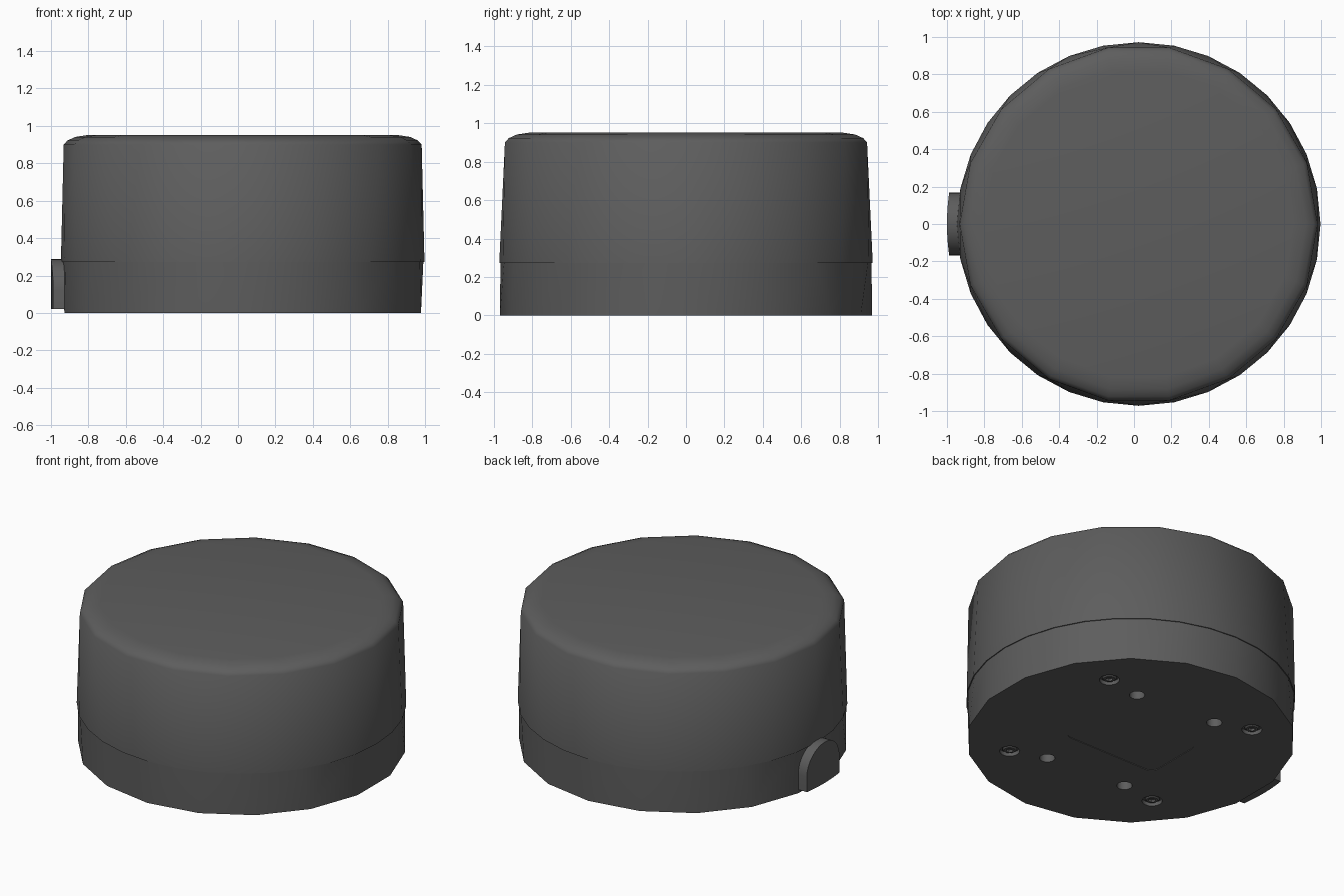
import bpy, bmesh
from math import sin, cos, pi, sqrt, radians

CX = 0.025  # housing axis, shifted to leave room for the side tab

if "Cube" in bpy.data.objects:
    bpy.data.objects.remove(bpy.data.objects["Cube"])


def material(name, value):
    m = bpy.data.materials.new(name)
    m.use_nodes = True
    m.diffuse_color = (value, value, value, 1)
    m.node_tree.nodes["Principled BSDF"].inputs["Base Color"].default_value = (value, value, value, 1)
    return m


grey = material("dark grey plastic", 0.11)


def finish(name, bm, angle=35):
    bmesh.ops.recalc_face_normals(bm, faces=bm.faces)
    me = bpy.data.meshes.new(name)
    bm.to_mesh(me)
    bm.free()
    me.materials.append(grey)
    ob = bpy.data.objects.new(name, me)
    bpy.context.collection.objects.link(ob)
    smooth(ob, angle)
    return ob


def smooth(ob, angle):
    bpy.ops.object.select_all(action='DESELECT')
    ob.select_set(True)
    bpy.context.view_layer.objects.active = ob
    bpy.ops.object.shade_smooth_by_angle(angle=radians(angle))


def ring(bm, r, z, n, turn=0.0, x=CX, y=0.0):
    """Circle of vertices, each paired with its angle."""
    out = []
    for i in range(n):
        a = radians(turn) + 2 * pi * i / n
        out.append((a, bm.verts.new((x + r * cos(a), y + r * sin(a), z))))
    return out


def bridge(bm, a, b):
    """Join two rings, which may differ in side count."""
    na, nb = len(a), len(b)
    i = j = 0
    while i < na or j < nb:
        next_a = a[(i + 1) % na][0] + 2 * pi * ((i + 1) // na)
        next_b = b[(j + 1) % nb][0] + 2 * pi * ((j + 1) // nb)
        va, vb = a[i % na][1], b[j % nb][1]
        wa, wb = a[(i + 1) % na][1], b[(j + 1) % nb][1]
        if i < na and j < nb and abs(next_a - next_b) < 1e-4:
            bm.faces.new((va, wa, wb, vb))
            i, j = i + 1, j + 1
        elif j >= nb or (i < na and next_a < next_b):
            bm.faces.new((va, wa, vb))
            i += 1
        else:
            bm.faces.new((va, wb, vb))
            j += 1


def lathe(bm, rings):
    for a, b in zip(rings, rings[1:]):
        bridge(bm, a, b)
    for end in (rings[0], rings[-1]):
        bm.faces.new([v for _, v in end])


# Lid: fine-sided lower rim, coarser rounded shoulder
bm = bmesh.new()
lathe(bm, [ring(bm, 0.972, 0.273, 32)] +
      [ring(bm, r, z, 18) for r, z in
       ((0.957, 0.9), (0.937, 0.922), (0.895, 0.941), (0.83, 0.951))])
finish("lid", bm, 50)

# Base
bm = bmesh.new()
lathe(bm, [ring(bm, 0.968, 0, 18, 10), ring(bm, 0.966, 0.273, 32)])
base = finish("base", bm)

# Underside recesses: screw wells, mounting holes, label panel
screws = [(CX + 0.725 * cos(radians(a)), 0.725 * sin(radians(a))) for a in (40, 130, 220, 310)]
holes = [(CX + 0.535 * cos(radians(a)), 0.535 * sin(radians(a))) for a in (54, 117, 234, 297)]

bm = bmesh.new()
for spots, r, depth in ((screws, 0.06, 0.025), (holes, 0.046, 0.06)):
    for x, y in spots:
        lathe(bm, [ring(bm, r, -0.05, 16, x=x, y=y), ring(bm, r, depth, 16, x=x, y=y)])
panel = []
for k, (sx, sy) in enumerate(((1, 1), (-1, 1), (-1, -1), (1, -1))):
    for s in range(5):
        a = (k + s / 4) * pi / 2
        panel.append((CX + sx * 0.29 + 0.05 * cos(a), sy * 0.155 + 0.05 * sin(a)))
low = [bm.verts.new((x, y, -0.05)) for x, y in panel]
face = bm.faces.new(low)
top = bmesh.ops.extrude_face_region(bm, geom=[face], use_keep_orig=True)
for v in top["geom"]:
    if isinstance(v, bmesh.types.BMVert):
        v.co.z = 0.004
cutter = finish("recess_cutter", bm)
cutter.hide_render = True

mod = base.modifiers.new("recesses", 'BOOLEAN')
mod.operation = 'DIFFERENCE'
mod.solver = 'EXACT'
mod.object = cutter
bpy.context.view_layer.update()
cut = bpy.data.meshes.new_from_object(base.evaluated_get(bpy.context.evaluated_depsgraph_get()))
base.modifiers.clear()
base.data = cut
bpy.data.objects.remove(cutter)
smooth(base, 35)

# Screws: domed heads with a hexagonal socket
for k, (x, y) in enumerate(screws):
    bm = bmesh.new()
    lathe(bm, [ring(bm, r, z, n, x=x, y=y) for r, z, n in
               ((0.044, 0.03, 12), (0.044, 0.014, 12), (0.034, 0.005, 12),
                (0.022, 0.004, 6), (0.022, 0.018, 6))])
    finish(f"screw_{k + 1}", bm)

# Side tab: arched plate with a slightly bowed outer face
bm = bmesh.new()
W, SPRING, FOOT, STEPS = 0.168, 0.12, 0.022, 16
cols = []
for i in range(STEPS + 1):
    y = -W * cos(pi * i / STEPS)
    z = SPRING + sqrt(max(W * W - y * y, 0))
    x = -1 + 0.012 * (y / W) ** 2
    cols.append([bm.verts.new(p) for p in
                 ((x, y, FOOT), (x, y, z), (-0.9, y, z), (-0.9, y, FOOT))])
for a, b in zip(cols, cols[1:]):
    for q in range(4):
        bm.faces.new((a[q], a[(q + 1) % 4], b[(q + 1) % 4], b[q]))
bm.faces.new(cols[0])
bm.faces.new(cols[-1])
finish("side_tab", bm)
